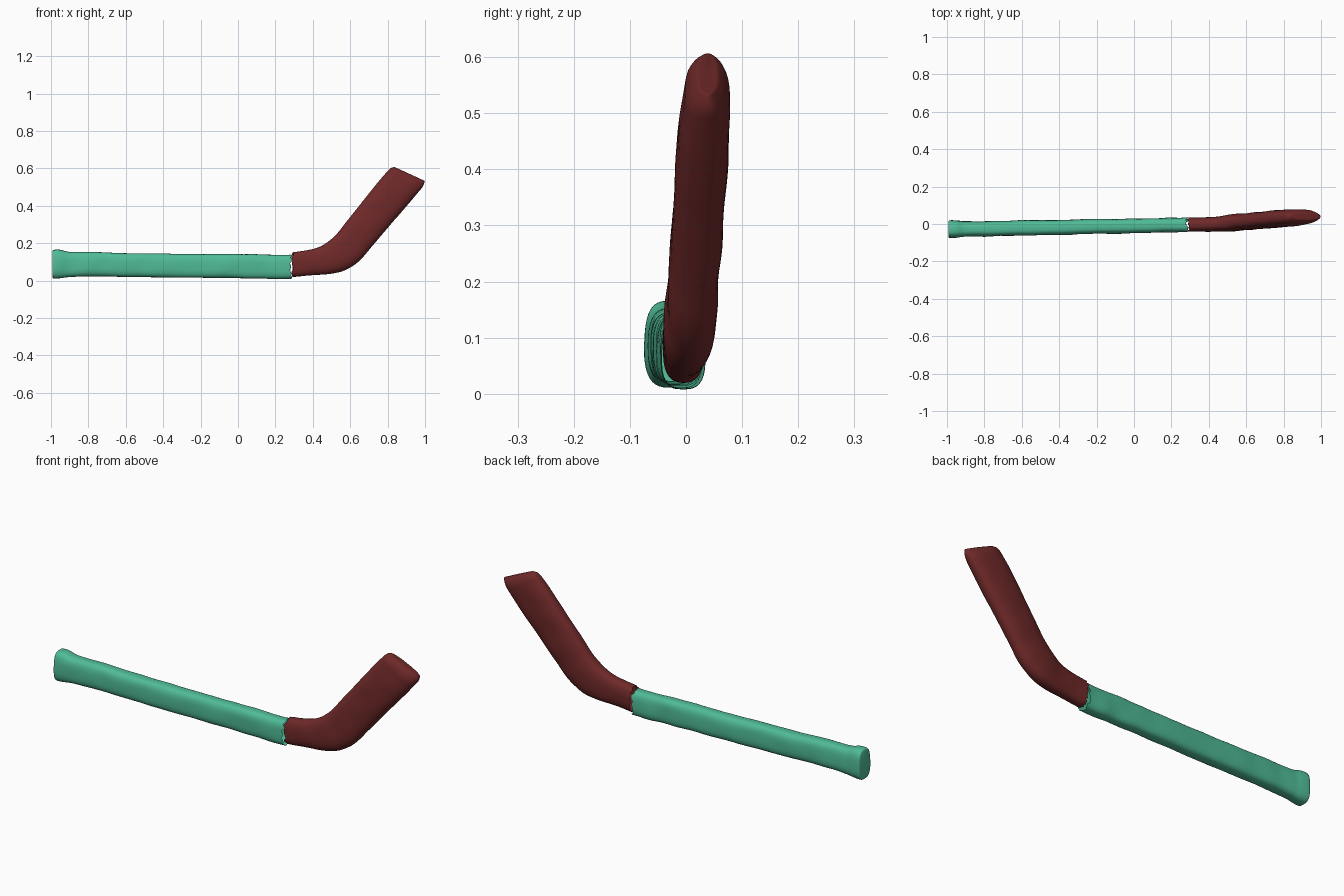
import bpy, bmesh, math, random
from mathutils import Vector, noise

if "Cube" in bpy.data.objects:
    bpy.data.objects.remove(bpy.data.objects["Cube"])

random.seed(4)
SIDES = 40


def spline(rows, steps):
    """Catmull-Rom interpolation through rows of numbers."""
    out = []
    for i in range(len(rows) - 1):
        p0, p1 = rows[max(i - 1, 0)], rows[i]
        p2, p3 = rows[i + 1], rows[min(i + 2, len(rows) - 1)]
        for s in range(steps):
            t = s / steps
            out.append([0.5 * (2 * b + (c - a) * t + (2 * a - 5 * b + 4 * c - d) * t * t
                               + (3 * b - a - 3 * c + d) * t ** 3)
                        for a, b, c, d in zip(p0, p1, p2, p3)])
    return out + [list(rows[-1])]


def loft(name, rows, power, colour, torn_end, steps=8):
    """Skin rounded-box rings; each row is lower x, z, upper x, z, centre y, half thickness."""
    bm = bmesh.new()
    rings = []
    for lx, lz, ux, uz, cy, h in spline(rows, steps):
        low, up = Vector((lx, cy, lz)), Vector((ux, cy, uz))
        mid, half = (low + up) / 2, (up - low) / 2
        ring = []
        for k in range(SIDES):
            a = 2 * math.pi * k / SIDES
            c, s = math.cos(a), math.sin(a)
            u = math.copysign(abs(c) ** (2 / power), c)
            v = math.copysign(abs(s) ** (2 / power), s)
            p = mid + half * u + Vector((0, h * v, 0))
            # hand-wrapped lumpiness
            p += Vector((0, v, u * 0.6)) * 0.004 * noise.noise(p * 11)
            ring.append(bm.verts.new(p))
        rings.append(ring)
    for r, q in zip(rings, rings[1:]):
        for k in range(SIDES):
            j = (k + 1) % SIDES
            bm.faces.new((r[k], r[j], q[j], q[k]))
    # ragged open edge at the joint, closed cap at the other end
    for v in rings[torn_end]:
        v.co.x += random.uniform(-0.008, 0.008)
    bm.faces.new(rings[-1 - torn_end])
    bmesh.ops.recalc_face_normals(bm, faces=bm.faces)
    me = bpy.data.meshes.new(name)
    bm.to_mesh(me)
    bm.free()
    ob = bpy.data.objects.new(name, me)
    bpy.context.collection.objects.link(ob)
    mat = bpy.data.materials.new(name + "_colour")
    mat.diffuse_color = colour
    mat.use_nodes = True
    mat.node_tree.nodes["Principled BSDF"].inputs["Base Color"].default_value = mat.diffuse_color
    me.materials.append(mat)
    bpy.context.view_layer.objects.active = ob
    ob.select_set(True)
    bpy.ops.object.shade_smooth_by_angle(angle=math.radians(40))
    ob.select_set(False)
    return ob


# Long straight handle with a flared butt end
loft("handle", [
    (-0.992, 0.018, -0.992, 0.155, -0.028, 0.040),
    (-0.985, 0.011, -0.985, 0.164, -0.028, 0.046),
    (-0.95, 0.012, -0.95, 0.165, -0.028, 0.046),
    (-0.90, 0.019, -0.90, 0.154, -0.027, 0.041),
    (-0.80, 0.023, -0.80, 0.153, -0.026, 0.040),
    (-0.60, 0.019, -0.60, 0.147, -0.022, 0.041),
    (-0.30, 0.016, -0.30, 0.143, -0.016, 0.040),
    (0.00, 0.013, 0.00, 0.141, -0.010, 0.039),
    (0.20, 0.008, 0.20, 0.139, -0.006, 0.039),
    (0.283, 0.010, 0.283, 0.138, -0.004, 0.039),
], 3.0, (0.08, 0.5, 0.31, 1), -1)

# Bent blade tapering to a thin squared toe
loft("blade", [
    (0.292, 0.020, 0.292, 0.150, -0.004, 0.038),
    (0.37, 0.026, 0.36, 0.160, -0.004, 0.038),
    (0.47, 0.034, 0.43, 0.178, 0.000, 0.040),
    (0.555, 0.048, 0.485, 0.209, 0.006, 0.045),
    (0.615, 0.078, 0.53, 0.252, 0.010, 0.045),
    (0.67, 0.128, 0.575, 0.308, 0.014, 0.045),
    (0.76, 0.235, 0.65, 0.403, 0.022, 0.045),
    (0.87, 0.363, 0.73, 0.503, 0.030, 0.046),
    (0.96, 0.468, 0.795, 0.580, 0.036, 0.042),
    (0.988, 0.502, 0.815, 0.600, 0.038, 0.034),
    (0.998, 0.530, 0.832, 0.606, 0.039, 0.018),
    (0.995, 0.535, 0.838, 0.606, 0.039, 0.008),
], 2.5, (0.16, 0.022, 0.022, 1), 0)
